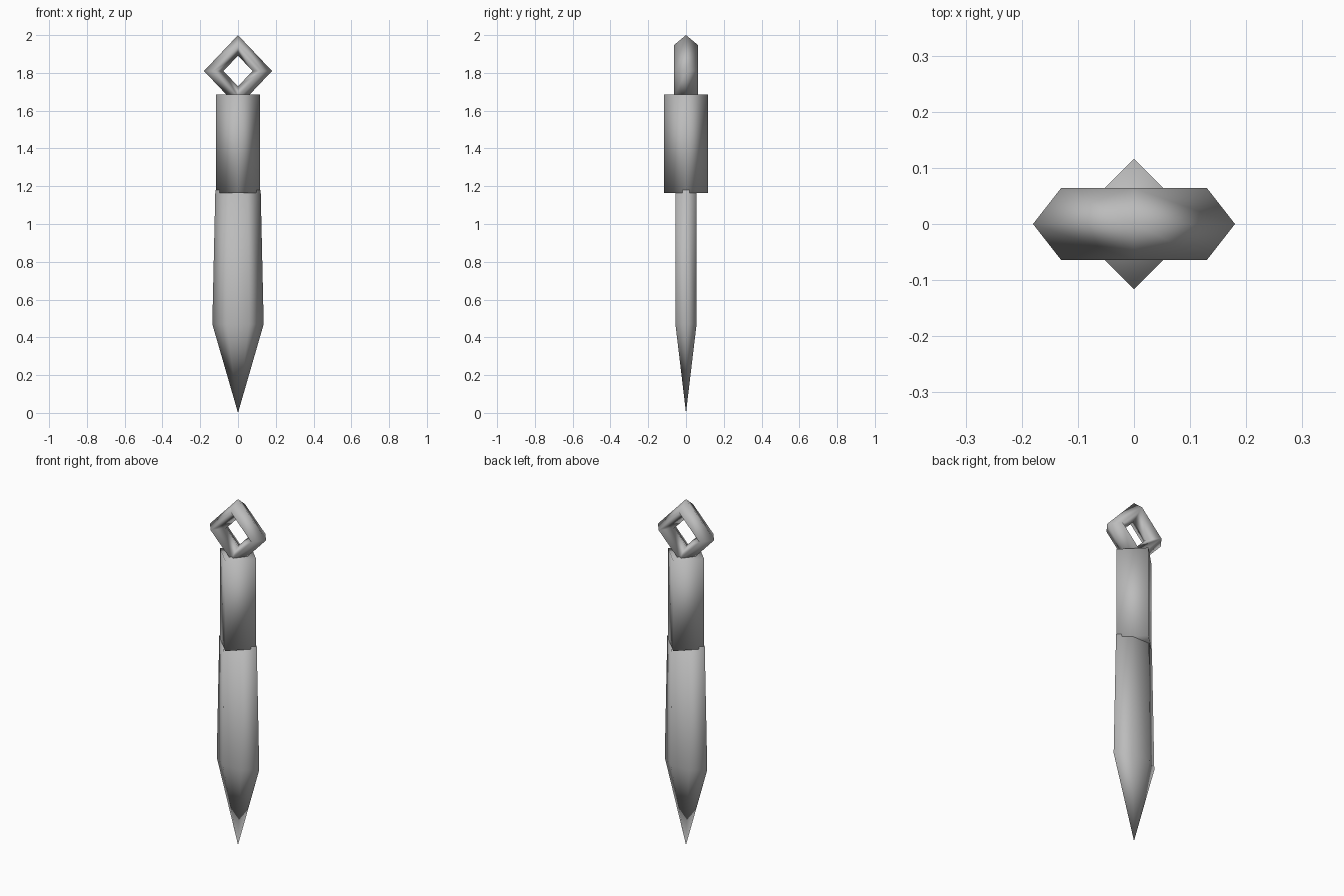
import bpy
import bmesh
from math import cos, sin, pi

cube = bpy.data.objects.get("Cube")
if cube:
    bpy.data.objects.remove(cube, do_unlink=True)

steel = bpy.data.materials.new("grey steel")
steel.use_nodes = True
colour = (0.5, 0.5, 0.5, 1)
steel.diffuse_color = colour
steel.node_tree.nodes["Principled BSDF"].inputs["Base Color"].default_value = colour


def finish(bm, name):
    """Turn a bmesh into a fully smooth steel object."""
    bmesh.ops.recalc_face_normals(bm, faces=bm.faces)
    mesh = bpy.data.meshes.new(name)
    bm.to_mesh(mesh)
    bm.free()
    mesh.materials.append(steel)
    mesh.polygons.foreach_set("use_smooth", [True] * len(mesh.polygons))
    obj = bpy.data.objects.new(name, mesh)
    bpy.context.collection.objects.link(obj)


def bridge(bm, a, b):
    """Join two closed loops with quads."""
    n = len(a)
    for i in range(n):
        j = (i + 1) % n
        bm.faces.new((a[i], a[j], b[j], b[i]))


# Blade: flattened hexagon that widens downward and ends in a point
def blade_loop(bm, wide, thick, z):
    flat = wide * 0.43
    outline = [(wide, 0), (flat, thick), (-flat, thick),
               (-wide, 0), (-flat, -thick), (flat, -thick)]
    return [bm.verts.new((x, y, z)) for x, y in outline]


bm = bmesh.new()
top = blade_loop(bm, 0.12, 0.056, 1.18)
shoulder = blade_loop(bm, 0.136, 0.056, 0.47)
tip = bm.verts.new((0, 0, 0))
bridge(bm, top, shoulder)
bm.faces.new(top)
for i in range(6):
    bm.faces.new((shoulder[i], shoulder[(i + 1) % 6], tip))
finish(bm, "blade")

# Handle: square bar with its corners facing front and sides
bm = bmesh.new()
ends = [[bm.verts.new((0.116 * cos(k * pi / 2), 0.116 * sin(k * pi / 2), z))
         for k in range(4)] for z in (1.165, 1.685)]
bridge(bm, *ends)
for end in ends:
    bm.faces.new(end)
finish(bm, "handle")

# Ring: four-sided loop with a diamond section
bm = bmesh.new()
section = [(0.18, 0), (0.13, 0.064), (0.077, 0), (0.13, -0.064)]
corners = [[bm.verts.new((r * cos(k * pi / 2), y, 1.81 + 1.055 * r * sin(k * pi / 2)))
            for r, y in section] for k in range(4)]
for k in range(4):
    bridge(bm, corners[k], corners[(k + 1) % 4])
finish(bm, "pommel_ring")
